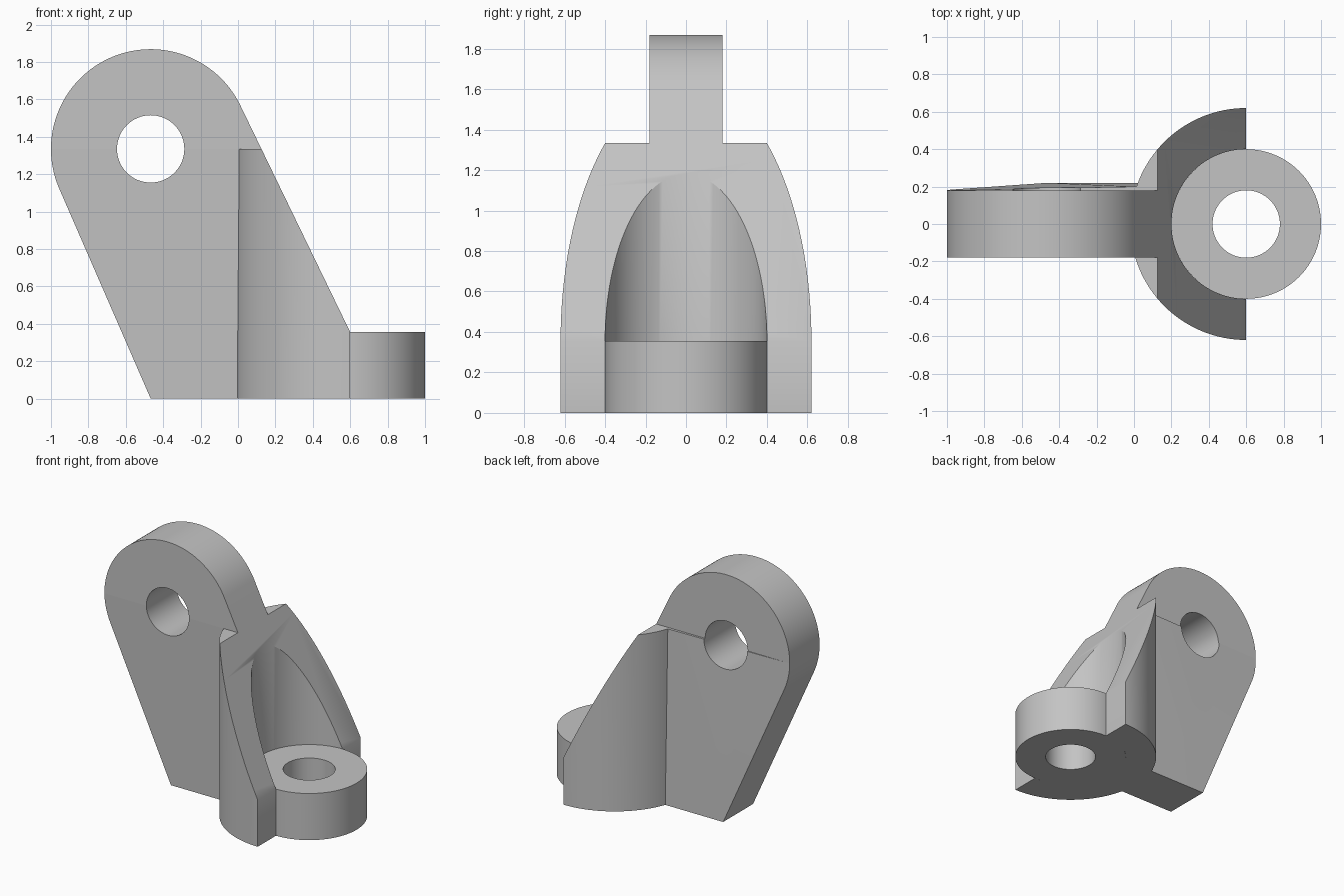
import bpy, bmesh
from math import acos, atan2, cos, sin, pi, radians, hypot
from mathutils import Vector

if "Cube" in bpy.data.objects:
    bpy.data.objects.remove(bpy.data.objects["Cube"])

# Main dimensions
EYE = (-0.467, 1.335)          # plate hole centre in x, z
EYE_R, BORE_R = 0.533, 0.18
HUB_X, HUB_R, BOSS_R, BOSS_H = 0.6, 0.62, 0.4, 0.355
TOP = EYE[1]
HALF = 0.18

steel = bpy.data.materials.new("plain grey")
steel.use_nodes = True
steel.diffuse_color = (0.55, 0.55, 0.55, 1)
steel.node_tree.nodes["Principled BSDF"].inputs["Base Color"].default_value = (0.55, 0.55, 0.55, 1)


def arc(centre, r, start, end, steps):
    return [(centre[0] + r * cos(start + (end - start) * i / steps),
             centre[1] + r * sin(start + (end - start) * i / steps)) for i in range(steps + 1)]


def tangent_angle(point, side):
    dx, dz = point[0] - EYE[0], point[1] - EYE[1]
    return atan2(dz, dx) + side * acos(EYE_R / hypot(dx, dz))


def prism(outline, place):
    """Close an outline into a solid; place(u, v, end) gives each 3D position."""
    bm = bmesh.new()
    rings = [[bm.verts.new(place(u, v, end)) for u, v in outline] for end in (0, 1)]
    caps = [bm.faces.new(ring) for ring in rings]
    n = len(outline)
    for i in range(n):
        j = (i + 1) % n
        bm.faces.new((rings[0][i], rings[0][j], rings[1][j], rings[1][i]))
    return bm, rings, caps


def finish(name, bm):
    bmesh.ops.recalc_face_normals(bm, faces=bm.faces[:])
    mesh = bpy.data.meshes.new(name)
    bm.to_mesh(mesh)
    bm.free()
    mesh.materials.append(steel)
    obj = bpy.data.objects.new(name, mesh)
    bpy.context.collection.objects.link(obj)
    bpy.ops.object.select_all(action="DESELECT")
    obj.select_set(True)
    bpy.context.view_layer.objects.active = obj
    bpy.ops.object.shade_smooth_by_angle(angle=radians(30))


# Slope shared by the plate and the hub
right_angle = tangent_angle((HUB_X, BOSS_H), 1)
left_angle = tangent_angle((EYE[0], 0), -1) + 2 * pi
slope_x = EYE[0] + EYE_R / cos(right_angle)

# Upper plate: rounded lug above the hole centre
outline = [(slope_x, TOP)]
outline += arc(EYE, EYE_R, right_angle, pi, 64)
outline += arc(EYE, BORE_R, pi, 0, 32)
bm, _, _ = prism(outline, lambda x, z, end: (x, HALF if end else -HALF, z))
finish("upper_plate", bm)


# Lower plate: leans slightly backwards towards its foot
def lower_place(x, z, end):
    if end:
        return (x, 0.22 + min(0.02 * (x - EYE[0]) - 0.022 * z, -0.015 * z), z)
    return (x, -0.14 - 0.04 * z / TOP, z)


outline = arc(EYE, BORE_R, 0, -pi, 32)
outline += arc(EYE, EYE_R, pi, left_angle, 12)
foot = len(outline)
outline += [(EYE[0], 0), (0, 0), (0.1, 0), (0.1, TOP), (0, TOP)]
bm, rings, caps = prism(outline, lower_place)
bmesh.utils.face_split(caps[1], rings[1][foot], rings[1][-1])
finish("lower_plate", bm)

# Hub wall: half ring trimmed by the slope
outline = arc((HUB_X, 0), HUB_R, pi / 2, 3 * pi / 2, 64)
outline += arc((HUB_X, 0), BOSS_R, 3 * pi / 2, pi / 2, 64)
bm, _, _ = prism(outline, lambda x, y, end: (x, y, TOP * end))
bmesh.ops.recalc_face_normals(bm, faces=bm.faces[:])
cut = bmesh.ops.bisect_plane(
    bm, geom=bm.verts[:] + bm.edges[:] + bm.faces[:], dist=1e-5,
    plane_co=(HUB_X, 0, BOSS_H), plane_no=(cos(right_angle), 0, sin(right_angle)),
    clear_outer=True)
rim = [e for e in bm.edges if e.is_boundary]
bmesh.ops.edgeloop_fill(bm, edges=rim)
finish("hub_wall", bm)

# Boss: bored round foot
bm = bmesh.new()
section = [bm.verts.new((HUB_X + r, 0, z)) for r, z in
           ((BORE_R, 0), (BOSS_R, 0), (BOSS_R, BOSS_H), (BORE_R, BOSS_H))]
edges = [bm.edges.new((section[i], section[(i + 1) % 4])) for i in range(4)]
bmesh.ops.spin(bm, geom=section + edges, cent=(HUB_X, 0, 0), axis=Vector((0, 0, 1)),
               angle=2 * pi, steps=96)
bmesh.ops.remove_doubles(bm, verts=bm.verts[:], dist=1e-4)
finish("boss", bm)
